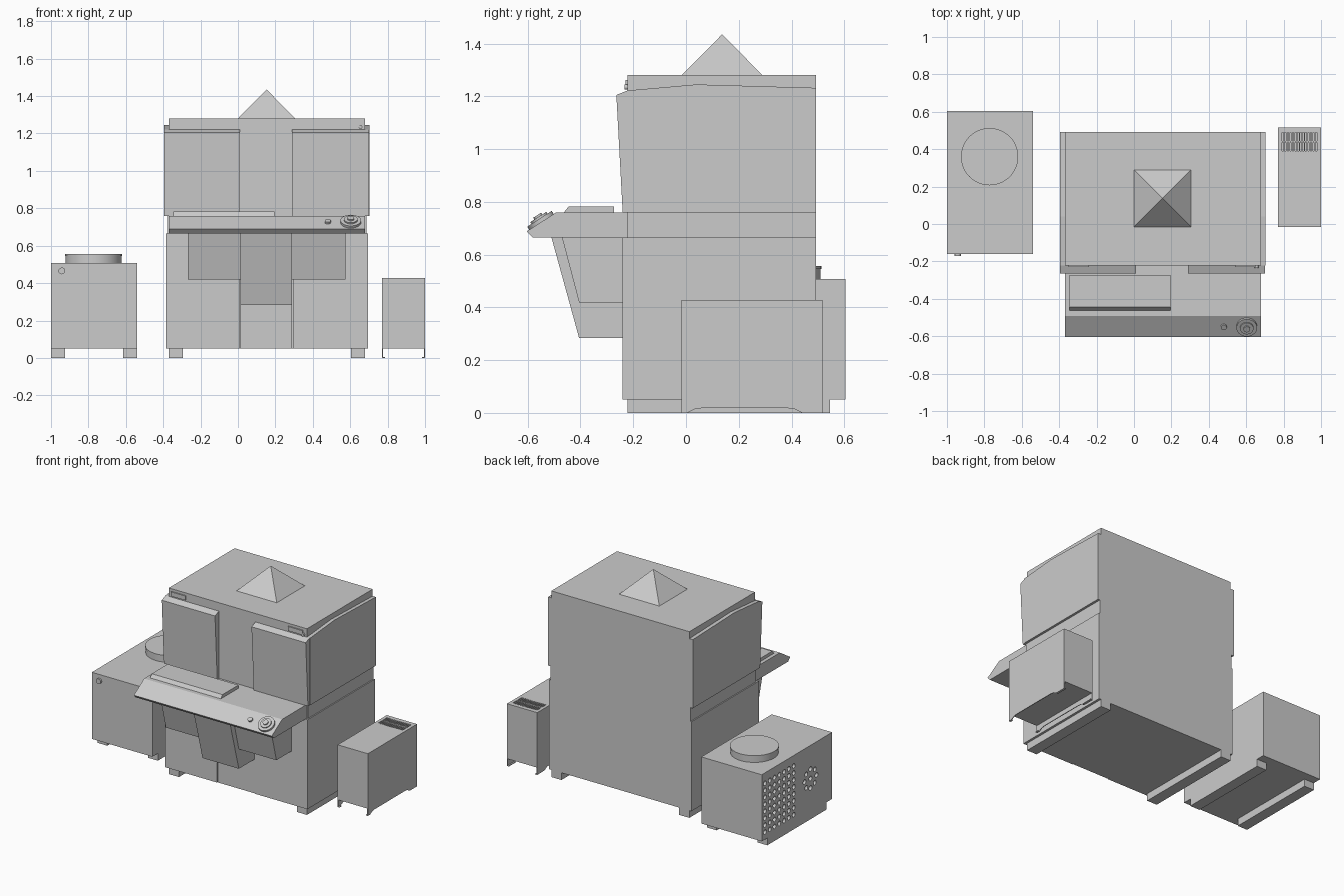
import bpy, bmesh, math
from mathutils import Vector, Matrix

if "Cube" in bpy.data.objects:
    bpy.data.objects.remove(bpy.data.objects["Cube"])


def finish(name, bm):
    bmesh.ops.recalc_face_normals(bm, faces=bm.faces)
    me = bpy.data.meshes.new(name)
    bm.to_mesh(me)
    bm.free()
    ob = bpy.data.objects.new(name, me)
    bpy.context.collection.objects.link(ob)
    return ob


def add_box(bm, x, y, z):
    size = Vector((x[1] - x[0], y[1] - y[0], z[1] - z[0]))
    mid = Vector((sum(x) / 2, sum(y) / 2, sum(z) / 2))
    bmesh.ops.create_cube(bm, size=1, matrix=Matrix.Translation(mid) @ Matrix.Diagonal(size).to_4x4())


def add_cyl(bm, p, axis, r, h, seg=32):
    """Cylinder starting at p and running h along axis."""
    axis = Vector(axis).normalized()
    rot = axis.to_track_quat('Z', 'Y').to_matrix().to_4x4()
    bmesh.ops.create_cone(bm, cap_ends=True, segments=seg, radius1=r, radius2=r,
                          depth=h, matrix=Matrix.Translation(Vector(p) + axis * h / 2) @ rot)


def box(name, x, y, z):
    bm = bmesh.new()
    add_box(bm, x, y, z)
    return finish(name, bm)


def cyl(name, *args, **kw):
    bm = bmesh.new()
    add_cyl(bm, *args, **kw)
    ob = finish(name, bm)
    bpy.context.view_layer.objects.active = ob
    ob.select_set(True)
    bpy.ops.object.shade_smooth_by_angle()
    ob.select_set(False)
    return ob


def extrude_x(name, profile, x0, x1):
    """Solid from a (y, z) profile extruded along x."""
    bm = bmesh.new()
    f = bm.faces.new([bm.verts.new((x0, y, z)) for y, z in profile])
    ext = bmesh.ops.extrude_face_region(bm, geom=[f], use_keep_orig=True)
    bmesh.ops.translate(bm, vec=(x1 - x0, 0, 0),
                        verts=[v for v in ext['geom'] if isinstance(v, bmesh.types.BMVert)])
    return finish(name, bm)


def cut(ob, bm):
    """Subtract the cutter mesh and throw the cutter away."""
    cutter = finish("cutter", bm)
    cutter.hide_render = True
    mod = ob.modifiers.new("holes", 'BOOLEAN')
    mod.operation, mod.solver, mod.object = 'DIFFERENCE', 'EXACT', cutter
    bpy.context.view_layer.objects.active = ob
    bpy.ops.object.modifier_apply(modifier=mod.name)
    bpy.data.objects.remove(cutter)


# Main cabinet core and foot rails
box("cabinet_core", (-0.37, 0.68), (-0.222, 0.492), (0.05, 1.28))
for x0, x1 in ((-0.37, -0.293), (0.603, 0.68)):
    box("cabinet_foot_rail", (x0, x1), (-0.222, 0.492), (0, 0.05))

# Lower cladding: side panels and three front panels
for x0, x1 in ((-0.386, -0.37), (0.68, 0.696)):
    box("lower_side_panel", (x0, x1), (-0.24, 0.492), (0.05, 0.665))
for x0, x1, y in ((-0.37, 0.009, -0.24), (0.013, 0.289, -0.236), (0.293, 0.68, -0.24)):
    box("lower_front_panel", (x0, x1), (y, -0.222), (0.05, 0.665))

# Upper cladding: side panels and two leaning doors
side = [(-0.222, 0.76), (-0.222, 1.222), (0.04, 1.245), (0.492, 1.232), (0.492, 0.76)]
door = [(-0.222, 0.76), (-0.24, 0.76), (-0.264, 1.205), (-0.222, 1.222)]
for x0, x1 in ((-0.396, -0.37), (0.68, 0.704)):
    extrude_x("upper_side_panel", side, x0, x1)
for x0, x1 in ((-0.396, 0.01), (0.288, 0.7)):
    extrude_x("upper_door", door, x0, x1)

# Small raised plates above the doors
for x0, x1 in ((-0.35, -0.24), (0.54, 0.65)):
    box("header_plate", (x0, x1), (-0.23, -0.222), (1.232, 1.262))
cyl("door_lock", (0.655, -0.222, 1.235), (0, -1, 0), 0.01, 0.012, seg=16)

# Roof pyramid
bm = bmesh.new()
bmesh.ops.create_cone(bm, cap_ends=True, segments=4, radius1=0.153 * math.sqrt(2), radius2=0, depth=0.155,
                      matrix=Matrix.Translation((0.153, 0.137, 1.3575)) @ Matrix.Rotation(math.pi / 4, 4, 'Z'))
bmesh.ops.remove_doubles(bm, verts=bm.verts, dist=0.0001)
finish("roof_pyramid", bm)

# Control shelf with sloping front, and the pad lying on it
extrude_x("control_shelf", [(-0.222, 0.665), (-0.222, 0.76), (-0.492, 0.76), (-0.604, 0.688), (-0.582, 0.665)],
          -0.37, 0.68)
for x0, x1 in ((-0.378, -0.37), (0.68, 0.688)):
    box("shelf_side_band", (x0, x1), (-0.222, 0.492), (0.665, 0.76))
extrude_x("shelf_pad", [(-0.272, 0.76), (-0.272, 0.782), (-0.445, 0.782), (-0.463, 0.76)], -0.345, 0.194)

# Controls on the slope
n = Vector((0, -0.072, 0.112)).normalized()
spot = Vector((0, -0.548, 0.724))
for name, x, r, start, h in (("dial_base", 0.603, 0.055, 0, 0.014), ("dial_ring", 0.603, 0.036, 0.014, 0.008),
                             ("dial_cap", 0.603, 0.018, 0.022, 0.008), ("push_button", 0.48, 0.016, 0, 0.012)):
    cyl(name, spot + Vector((x, 0, 0)) + n * start, n, r, h)

# Hoppers under the shelf
low = [(-0.236, 0.665), (-0.47, 0.665), (-0.405, 0.418), (-0.236, 0.418)]
for x0, x1 in ((-0.266, 0.014), (0.29, 0.576)):
    extrude_x("side_hopper", low, x0, x1)
extrude_x("middle_hopper", [(-0.236, 0.665), (-0.51, 0.665), (-0.405, 0.283), (-0.236, 0.283)], 0.014, 0.29)

# Left cabinet with perforated outer side
left = box("left_cabinet", (-1, -0.54), (-0.16, 0.605), (0.05, 0.508))
bm = bmesh.new()
spots = [(0.57 - 0.052 * i, 0.1 + 0.048 * j) for i in range(7) for j in range(8)]
spots += [(0.075, 0.28)] + [(0.075 + 0.065 * math.cos(k * math.pi / 4), 0.28 + 0.065 * math.sin(k * math.pi / 4))
                            for k in range(8)]
for y, z in spots:
    add_cyl(bm, (-1.02, y, z), (1, 0, 0), 0.016, 0.04, seg=12)
cut(left, bm)
for x0, x1 in ((-1, -0.925), (-0.615, -0.54)):
    box("left_foot_rail", (x0, x1), (-0.1, 0.545), (0, 0.05))
cyl("left_lid_body", (-0.772, 0.36, 0.508), (0, 0, 1), 0.15, 0.04, seg=48)
cyl("left_lid_rim", (-0.772, 0.36, 0.546), (0, 0, 1), 0.153, 0.01, seg=48)
cyl("left_front_knob", (-0.942, -0.16, 0.465), (0, -1, 0), 0.018, 0.012, seg=20)

# Right unit: raised box, slotted top, thin arched side sheets with small flanges
right = box("right_unit", (0.775, 0.995), (-0.017, 0.517), (0.05, 0.428))
bm = bmesh.new()
for i in range(14):
    for y in (0.39, 0.443):
        x = 0.792 + i * 0.0137
        add_box(bm, (x, x + 0.007), (y, y + 0.045), (0.413, 0.44))
cut(right, bm)
sheet = [(-0.017, 0.428), (-0.017, 0), (0.005, 0), (0.035, 0.015), (0.06, 0.018),
         (0.385, 0.018), (0.41, 0.015), (0.44, 0), (0.517, 0), (0.517, 0.428)]
for x0, x1, f0, f1 in ((0.77, 0.775, 0.775, 0.785), (0.995, 1.0, 0.985, 0.995)):
    extrude_x("right_unit_side_sheet", sheet, x0, x1)
    for y0, y1 in ((-0.017, 0.005), (0.44, 0.517)):
        box("right_unit_flange", (f0, f1), (y0, y1), (0, 0.005))
